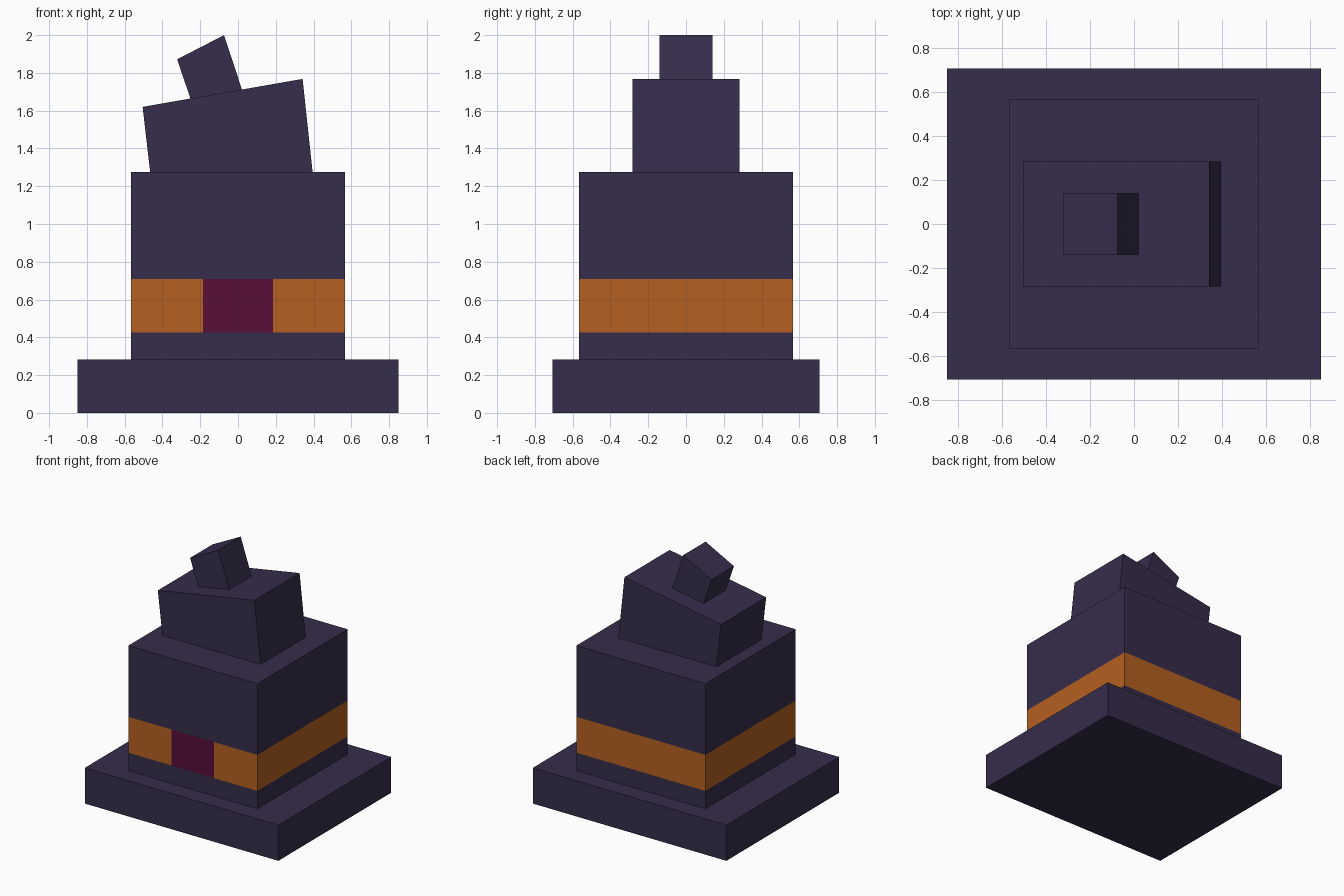
import bpy, bmesh

if "Cube" in bpy.data.objects:
    bpy.data.objects.remove(bpy.data.objects["Cube"])


def material(name, rgb):
    m = bpy.data.materials.new(name)
    m.diffuse_color = (*rgb, 1)
    m.use_nodes = True
    m.node_tree.nodes["Principled BSDF"].inputs["Base Color"].default_value = m.diffuse_color
    return m


PURPLE = material("dark purple cloth", (0.037, 0.026, 0.070))
ORANGE = material("orange band", (0.462, 0.117, 0.015))
MAGENTA = material("magenta buckle", (0.098, 0.0045, 0.040))


def prism(name, profile, half_depth, mats=(PURPLE,), cuts=(), rule=None):
    """Extrude an (x, z) front profile along y; cut it and colour faces by rule."""
    bm = bmesh.new()
    front = bm.faces.new([bm.verts.new((x, -half_depth, z)) for x, z in profile])
    ext = bmesh.ops.extrude_face_region(bm, geom=[front], use_keep_orig=True)
    verts = [v for v in ext["geom"] if isinstance(v, bmesh.types.BMVert)]
    bmesh.ops.translate(bm, verts=verts, vec=(0, 2 * half_depth, 0))
    for co, no in cuts:
        bmesh.ops.bisect_plane(bm, geom=bm.verts[:] + bm.edges[:] + bm.faces[:],
                               plane_co=co, plane_no=no)
    bmesh.ops.recalc_face_normals(bm, faces=bm.faces[:])
    if rule:
        for f in bm.faces:
            f.material_index = rule(f)
    mesh = bpy.data.meshes.new(name)
    bm.to_mesh(mesh)
    bm.free()
    for m in mats:
        mesh.materials.append(m)
    obj = bpy.data.objects.new(name, mesh)
    bpy.context.collection.objects.link(obj)
    return obj


def rect(half_width, z0, z1):
    return [(-half_width, z0), (half_width, z0), (half_width, z1), (-half_width, z1)]


# Crown colours: an orange band all round with a buckle on the front
BAND_LOW, BAND_HIGH, BUCKLE = 0.425, 0.71, 0.186


def crown_colour(face):
    c = face.calc_center_median()
    if abs(face.normal.z) > 0.5 or not BAND_LOW < c.z < BAND_HIGH:
        return 0
    return 2 if face.normal.y < -0.5 and abs(c.x) < BUCKLE else 1


crown_cuts = [((0, 0, z), (0, 0, 1)) for z in (BAND_LOW, BAND_HIGH)]
crown_cuts += [((x, 0, 0), (1, 0, 0)) for x in (-BUCKLE, BUCKLE)]

# Brim and crown
prism("brim", rect(0.849, 0, 0.283), 0.707)
prism("crown", rect(0.566, 0.283, 1.274), 0.566,
      (PURPLE, ORANGE, MAGENTA), crown_cuts, crown_colour)

# Tilted upper crown and bent tip
prism("upper_crown", [(-0.465, 1.274), (0.395, 1.274), (0.342, 1.768), (-0.505, 1.62)], 0.283)
prism("tip", [(-0.252, 1.664), (0.021, 1.712), (-0.074, 2.0), (-0.322, 1.872)], 0.14)
